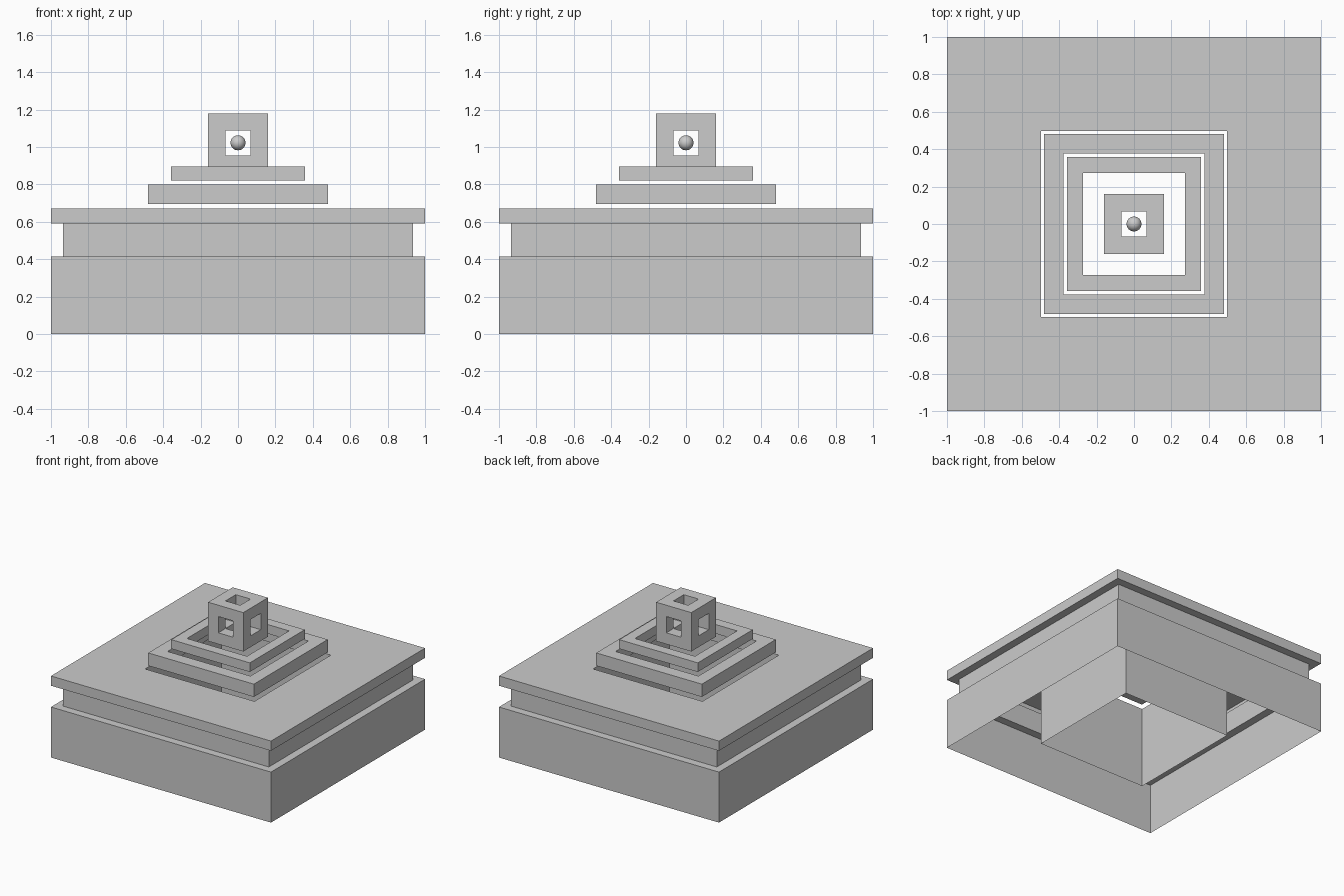
import bpy, bmesh
from itertools import product
from mathutils import Vector

if "Cube" in bpy.data.objects:
    bpy.data.objects.remove(bpy.data.objects["Cube"])


def finish(name, bm):
    bmesh.ops.remove_doubles(bm, verts=bm.verts, dist=1e-5)
    bmesh.ops.recalc_face_normals(bm, faces=bm.faces)
    mesh = bpy.data.meshes.new(name)
    bm.to_mesh(mesh)
    bm.free()
    obj = bpy.data.objects.new(name, mesh)
    bpy.context.collection.objects.link(obj)
    return obj


def square_sweep(name, profile, closed):
    """Sweep a (half width, z) profile around a square."""
    bm = bmesh.new()
    corners = [(1, -1), (1, 1), (-1, 1), (-1, -1)]
    rows = [[bm.verts.new((sx * r, sy * r, z)) for sx, sy in corners] for r, z in profile]
    pairs = list(zip(rows, rows[1:]))
    if closed:
        pairs.append((rows[-1], rows[0]))
    for a, b in pairs:
        for i in range(4):
            j = (i + 1) % 4
            bm.faces.new((a[i], a[j], b[j], b[i]))
    return finish(name, bm)


def square_ring(name, outer, inner, z0, z1):
    return square_sweep(name, [(outer, z0), (outer, z1), (inner, z1), (inner, z0)], True)


def pierced_cube(name, half, hole, centre_z):
    """Cube with a square tunnel along each axis, from the outer faces of a 3x3x3 grid."""
    cuts = [-half, -hole, hole, half]
    cells = {c for c in product(range(3), repeat=3) if c.count(1) < 2}
    bm = bmesh.new()
    for c in cells:
        for axis, side in product(range(3), (0, 1)):
            n = list(c)
            n[axis] += 1 if side else -1
            if tuple(n) in cells:
                continue
            u, v = (axis + 1) % 3, (axis + 2) % 3
            quad = [(0, 0), (1, 0), (1, 1), (0, 1)]
            verts = []
            for du, dv in (quad if side else quad[::-1]):
                p = Vector((0, 0, centre_z))
                p[axis] += cuts[c[axis] + side]
                p[u] += cuts[c[u] + du]
                p[v] += cuts[c[v] + dv]
                verts.append(bm.verts.new(p))
            bm.faces.new(verts)
    return finish(name, bm)


# Pedestal shell with recessed neck, top slab and square shaft, open underneath
square_sweep("pedestal", [(1, 0), (1, 0.415), (0.935, 0.415), (0.935, 0.59), (1, 0.59),
                          (1, 0.67), (0.497, 0.67), (0.497, 0)], False)

# Floating stepped rings
square_ring("lower_ring", 0.48, 0.377, 0.695, 0.80)
square_ring("upper_ring", 0.357, 0.273, 0.82, 0.895)

# Windowed cube with a small ball inside
pierced_cube("window_cube", 0.16, 0.067, 1.02)
bpy.ops.mesh.primitive_uv_sphere_add(segments=32, ring_count=16, radius=0.04, location=(0, 0, 1.022))
bpy.context.object.name = "centre_ball"
bpy.ops.object.shade_smooth_by_angle()
